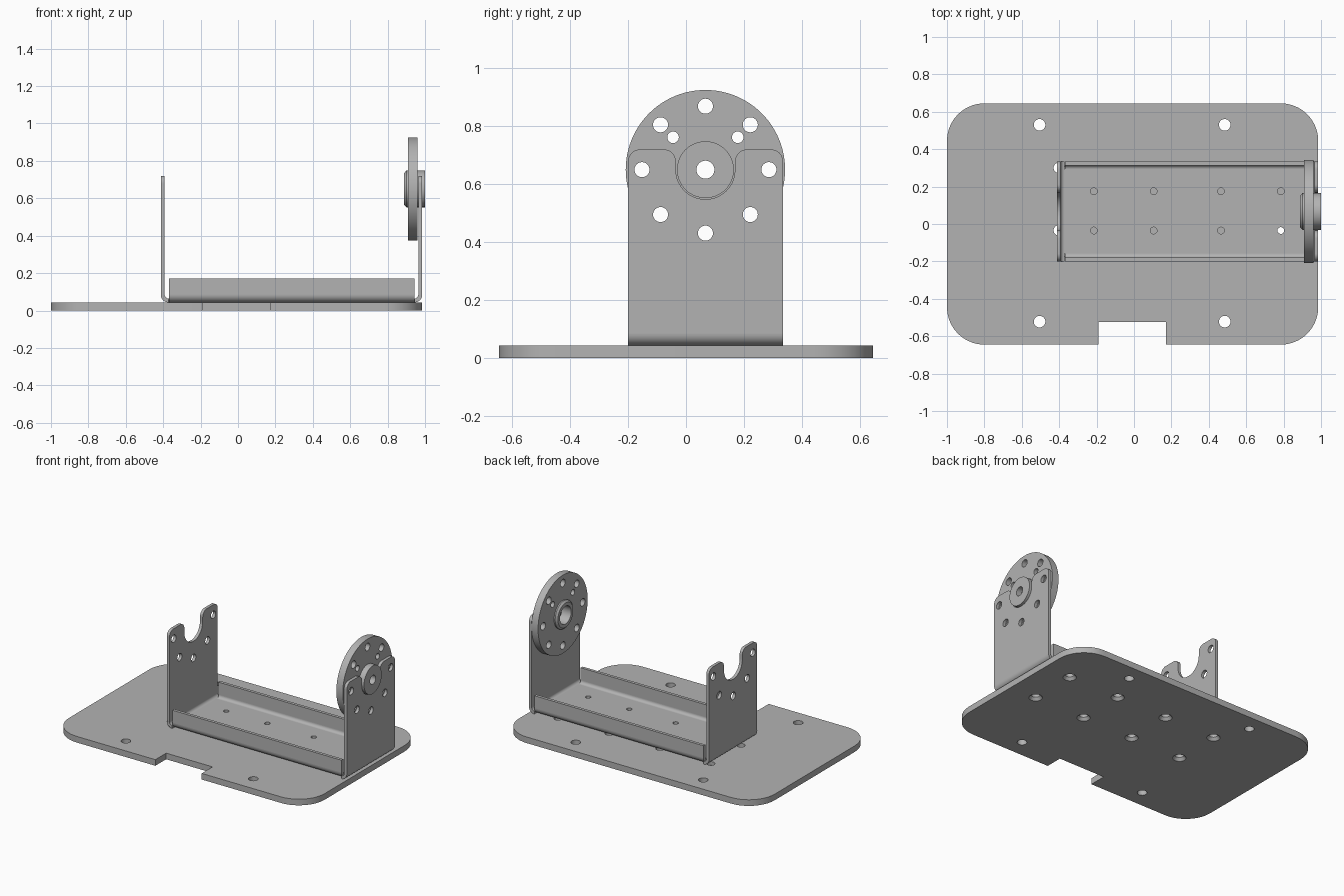
import bpy, bmesh, math
from mathutils import Matrix, Vector

if "Cube" in bpy.data.objects:
    bpy.data.objects.remove(bpy.data.objects["Cube"])

metal = bpy.data.materials.new("grey metal")
metal.use_nodes = True
grey = (0.45, 0.45, 0.45, 1)
metal.diffuse_color = grey
metal.node_tree.nodes["Principled BSDF"].inputs["Base Color"].default_value = grey

CY, CZ = 0.067, 0.65           # pivot axis
Y0, Y1 = -0.2, 0.335           # bracket sides
X0, X1 = -0.413, 0.985         # bracket ends
BASE, T, BEND = 0.043, 0.021, 0.042


def circle(x, y, r, n=32):
    return [(x + r * math.cos(math.tau * i / n), y + r * math.sin(math.tau * i / n)) for i in range(n)]


def fillet(corners, steps=10):
    """Polygon of (x, y, radius) corners with each corner rounded."""
    out = []
    for i, (x, y, r) in enumerate(corners):
        p = Vector((x, y))
        if r == 0:
            out.append((x, y))
            continue
        a = (Vector(corners[i - 1][:2]) - p).normalized()
        b = (Vector(corners[(i + 1) % len(corners)][:2]) - p).normalized()
        half = a.angle(b) / 2
        centre = p + (a + b).normalized() * (r / math.sin(half))
        start = p + a * (r / math.tan(half)) - centre
        end = p + b * (r / math.tan(half)) - centre
        turn = start.angle_signed(end)
        for k in range(steps + 1):
            q = Matrix.Rotation(-turn * k / steps, 2) @ start + centre
            out.append((q.x, q.y))
    return out


def rect(x0, y0, x1, y1, r=0):
    return fillet([(x0, y0, r), (x1, y0, r), (x1, y1, r), (x0, y1, r)])


# Axes for an outline: flat, facing along x, facing along y
def flat(z):
    return Matrix.Translation((0, 0, z))


def along_x(x):
    return Matrix(((0, 0, 1, x), (1, 0, 0, 0), (0, 1, 0, 0), (0, 0, 0, 1)))


def along_y(y):
    return Matrix(((1, 0, 0, 0), (0, 0, -1, y), (0, 1, 0, 0), (0, 0, 0, 1)))


def finish(name, bm):
    bmesh.ops.remove_doubles(bm, verts=bm.verts, dist=1e-5)
    bmesh.ops.recalc_face_normals(bm, faces=bm.faces)
    mesh = bpy.data.meshes.new(name)
    bm.to_mesh(mesh)
    bm.free()
    mesh.materials.clear()
    mesh.materials.append(metal)
    ob = bpy.data.objects.new(name, mesh)
    bpy.context.collection.objects.link(ob)
    return ob


def smooth(ob):
    bpy.ops.object.select_all(action='DESELECT')
    ob.select_set(True)
    bpy.context.view_layer.objects.active = ob
    bpy.ops.object.shade_smooth_by_angle(angle=math.radians(30))


def plate(name, outline, thick, matrix, holes=()):
    """Sheet cut from an outline with holes, centred on the matrix plane."""
    cu = bpy.data.curves.new(name, 'CURVE')
    cu.dimensions, cu.fill_mode, cu.extrude = '2D', 'BOTH', thick / 2
    for loop in [outline, *holes]:
        sp = cu.splines.new('POLY')
        sp.points.add(len(loop) - 1)
        for pt, (x, y) in zip(sp.points, loop):
            pt.co = (x, y, 0, 1)
        sp.use_cyclic_u = True
    tmp = bpy.data.objects.new(name + "_outline", cu)
    bpy.context.collection.objects.link(tmp)
    dg = bpy.context.evaluated_depsgraph_get()
    mesh = bpy.data.meshes.new_from_object(tmp.evaluated_get(dg))
    bm = bmesh.new()
    bm.from_mesh(mesh)
    bm.transform(matrix)
    bpy.data.objects.remove(tmp)
    bpy.data.curves.remove(cu)
    bpy.data.meshes.remove(mesh)
    ob = finish(name, bm)
    smooth(ob)
    return ob


def lathe(name, profile, n=64):
    """Closed (x, radius) profile turned about the pivot axis."""
    bm = bmesh.new()
    rings = []
    for i in range(n):
        a = math.tau * i / n
        rings.append([bm.verts.new((x, CY + r * math.cos(a), CZ + r * math.sin(a))) for x, r in profile])
    for i in range(n):
        p, q = rings[i], rings[(i + 1) % n]
        for j in range(len(profile)):
            k = (j + 1) % len(profile)
            bm.faces.new((p[j], p[k], q[k], q[j]))
    ob = finish(name, bm)
    smooth(ob)
    return ob


# Base plate with a front notch and corner holes
R = 0.2
base_outline = fillet([(-1, -0.645, R), (-0.19, -0.645, 0), (-0.19, -0.525, 0), (0.17, -0.525, 0),
                       (0.17, -0.645, 0), (X1, -0.645, R), (X1, 0.645, R), (-1, 0.645, R)])
mounts = [(x, y) for x in (-0.403, -0.008, 0.387, 0.782) for y in (-0.034, 0.3)]
holes = [circle(x, y, 0.031) for x in (-0.505, 0.485) for y in (-0.522, 0.53)]
holes += [circle(x, y, 0.027) for x, y in mounts]
base = plate("base_plate", base_outline, BASE, flat(BASE / 2), holes)

# Countersinks under the mounting holes
bm = bmesh.new()
for x, y in mounts:
    bmesh.ops.create_cone(bm, cap_ends=True, segments=32, radius1=0.047, radius2=0.022,
                          depth=0.03, matrix=Matrix.Translation((x, y, 0.01)))
cutter = finish("countersink_cutter", bm)
cutter.hide_render = True
mod = base.modifiers.new("countersinks", 'BOOLEAN')
mod.operation, mod.solver, mod.object = 'DIFFERENCE', 'EXACT', cutter
bpy.context.view_layer.objects.active = base
bpy.ops.object.modifier_apply(modifier=mod.name)
bpy.data.objects.remove(cutter)
smooth(base)

# Bracket floor
floor_holes = [circle(x, y, 0.018) for x in (-0.215, 0.105, 0.465, 0.785) for y in (-0.035, 0.175)]
plate("bracket_floor", rect(X0 + BEND, Y0 + BEND, X1 - BEND, Y1 - BEND), T, flat(BASE + T / 2), floor_holes)


def bend(name, edge, sign, matrix, length):
    """Quarter-round sheet bend; sign points from the edge inward."""
    c = edge + sign * BEND
    arc = [math.pi / 2 * i / 10 for i in range(11)]
    outline = [(c - sign * BEND * math.cos(a), BASE + BEND - BEND * math.sin(a)) for a in arc]
    inner = BEND - T
    outline += [(c - sign * inner * math.cos(a), BASE + BEND - inner * math.sin(a)) for a in reversed(arc)]
    plate(name, outline, length, matrix)


# Uprights with a round slot between two ears
S, EAR, TOP = 0.102, 0.042, 0.72
ears = fillet([(Y0, BASE + BEND, 0), (Y1, BASE + BEND, 0), (Y1, TOP, EAR), (CY + S, TOP, EAR),
               (CY + S, CZ - S, S - 0.001), (CY - S, CZ - S, S - 0.001), (CY - S, TOP, EAR), (Y0, TOP, EAR)])


def bolt(step, radius, r):
    a = math.radians(45 * step)
    return circle(CY + radius * math.cos(a), CZ + radius * math.sin(a), r)


upright_holes = [bolt(s, 0.219, 0.026) for s in range(4, 9)]
for side, x, sign in (("right", X0, 1), ("left", X1, -1)):
    plate(side + "_upright", ears, T, along_x(x + sign * T / 2), upright_holes)
    bend(side + "_upright_bend", x, sign, along_y(CY), Y1 - Y0)

# Low side flanges along the floor
FX0, FX1 = -0.37, 0.943
for side, y, sign in (("front", Y0, 1), ("back", Y1, -1)):
    plate(side + "_flange", rect(FX0, BASE + BEND, FX1, 0.172), T, along_y(y + sign * T / 2))
    bend(side + "_flange_bend", y, sign, along_x((FX0 + FX1) / 2), FX1 - FX0)

# Pivot disc with bolt circle, and its hub
disc_holes = [bolt(s, 0.219, 0.026) for s in range(8)]
disc_holes += [bolt(s, 0.158, 0.02) for s in (1, 3)] + [circle(CY, CZ, 0.08)]
plate("pivot_disc", circle(CY, CZ, 0.275, 96), 0.05, along_x(0.934), disc_holes)
lathe("pivot_hub", [(0.888, 0.062), (0.888, 0.085), (0.9, 0.098), (1.0, 0.098),
                    (1.0, 0.031), (0.96, 0.031), (0.96, 0.062)])
